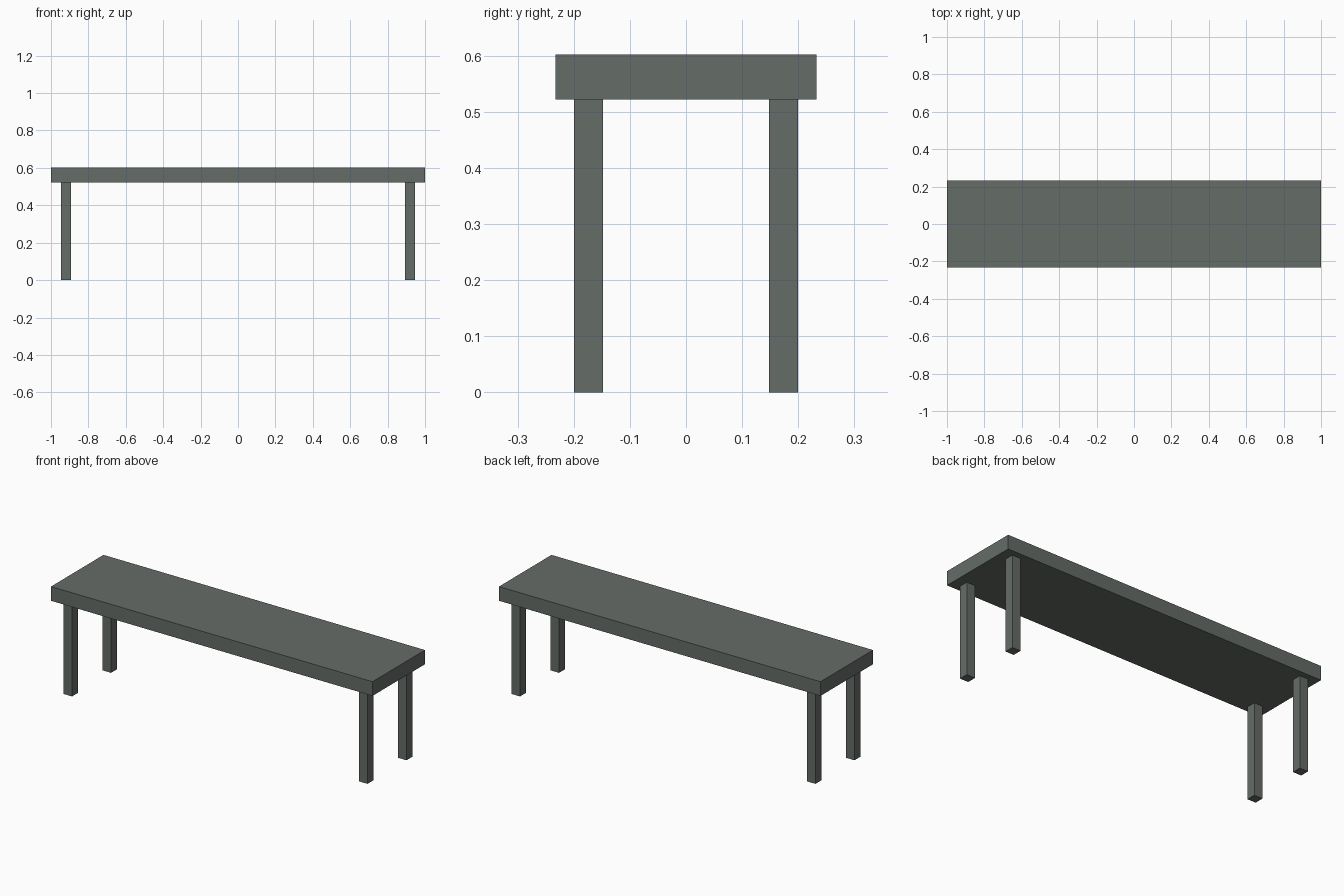
import bpy

if "Cube" in bpy.data.objects:
    bpy.data.objects.remove(bpy.data.objects["Cube"])

mat = bpy.data.materials.new("dark_grey_green")
mat.diffuse_color = (0.13, 0.15, 0.135, 1.0)
mat.use_nodes = True
mat.node_tree.nodes["Principled BSDF"].inputs["Base Color"].default_value = mat.diffuse_color


def box(name, center, size):
    """Add an axis-aligned box with its scale applied."""
    bpy.ops.mesh.primitive_cube_add(size=1, location=center)
    obj = bpy.context.object
    obj.name = name
    obj.scale = size
    bpy.ops.object.transform_apply(location=False, rotation=False, scale=True)
    obj.data.materials.append(mat)
    return obj


TOP, UNDERSIDE = 0.602, 0.522
LEG = 0.052

# Seat slab
box("seat", (0, 0, (TOP + UNDERSIDE) / 2), (2.0, 0.466, TOP - UNDERSIDE))

# Four square legs, inset from the seat edges
for side, sx in (("left", -1), ("right", 1)):
    for end, sy in (("front", -1), ("back", 1)):
        box(f"{end}_{side}_leg", (sx * 0.919, sy * 0.1735, UNDERSIDE / 2),
            (LEG, LEG, UNDERSIDE))
